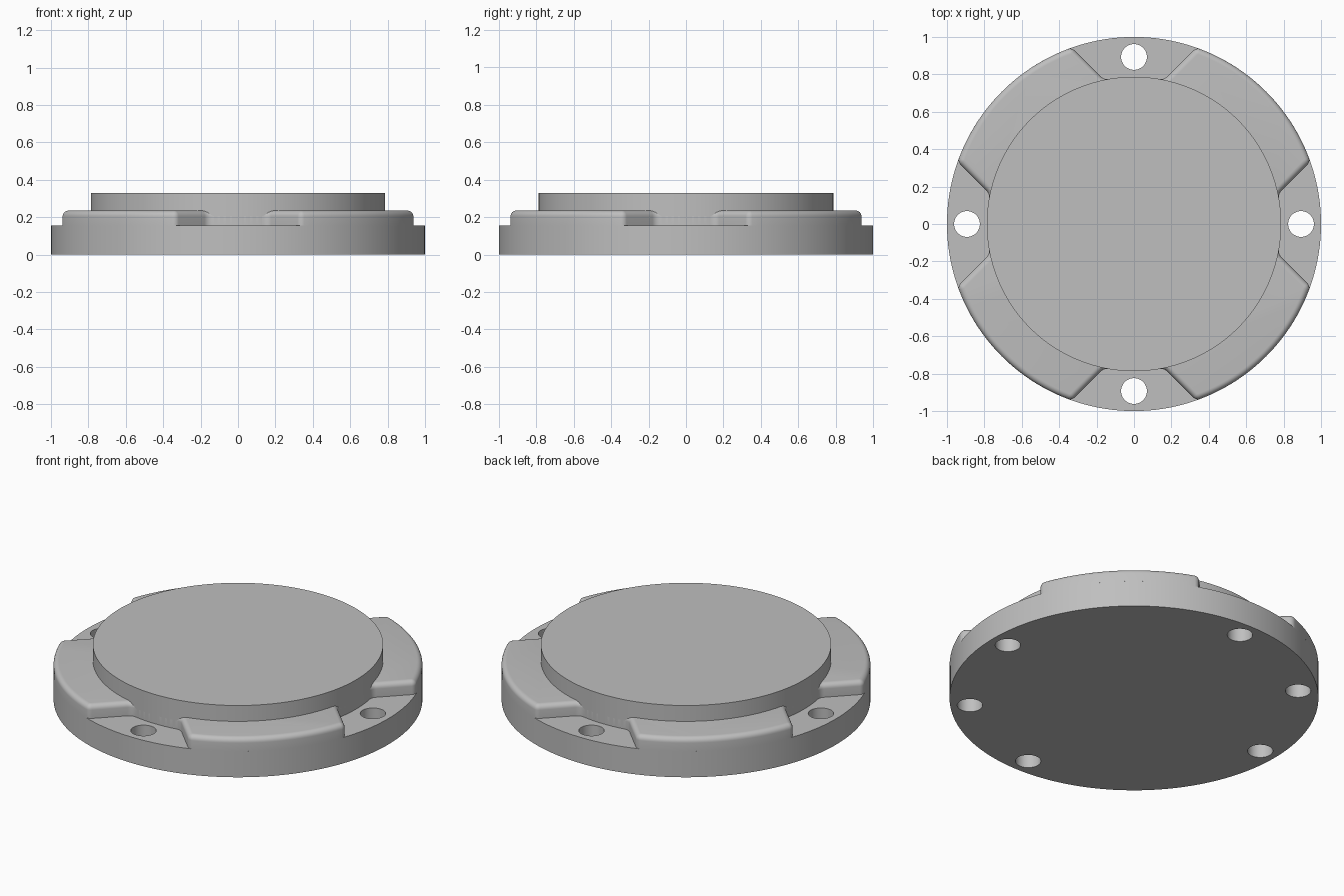
import bpy, bmesh, math
from mathutils import Matrix

cube = bpy.data.objects.get("Cube")
if cube:
    bpy.data.objects.remove(cube, do_unlink=True)

BOSS_R, BASE_TOP, PAD_TOP, BOSS_TOP = 0.787, 0.155, 0.235, 0.33
ROUND = 0.03          # top rounding of the raised pads
HOLE_RING, HOLE_R = 0.893, 0.069
BLIND_DEPTH = 0.12

grey = bpy.data.materials.new("plain grey")
grey.use_nodes = True
grey.diffuse_color = (0.52, 0.52, 0.52, 1)
grey.node_tree.nodes["Principled BSDF"].inputs["Base Color"].default_value = (0.52, 0.52, 0.52, 1)


def make_object(name, bm):
    bmesh.ops.recalc_face_normals(bm, faces=bm.faces)
    mesh = bpy.data.meshes.new(name)
    bm.to_mesh(mesh)
    bm.free()
    mesh.materials.append(grey)
    obj = bpy.data.objects.new(name, mesh)
    bpy.context.collection.objects.link(obj)
    return obj


def add_cylinder(bm, radius, z0, z1, x=0, y=0, segments=160):
    bmesh.ops.create_cone(bm, cap_ends=True, segments=segments, radius1=radius,
                          radius2=radius, depth=z1 - z0,
                          matrix=Matrix.Translation((x, y, (z0 + z1) / 2)))


def smooth(obj):
    bpy.ops.object.select_all(action='DESELECT')
    obj.select_set(True)
    bpy.context.view_layer.objects.active = obj
    bpy.ops.object.shade_smooth_by_angle(angle=math.radians(30))


def arc(cx, cy, radius, a0, a1, steps, last=True):
    count = steps + 1 if last else steps
    angles = [a0 + (a1 - a0) * i / steps for i in range(count)]
    return [(cx + radius * math.cos(a), cy + radius * math.sin(a)) for a in angles]


def corner_centre(wall, ring, r):
    """Centre of a corner arc touching the slanted wall y - x = wall and a ring."""
    c, d = wall + math.sqrt(2) * r, ring + r
    x = (-c + math.sqrt(2 * d * d - c * c)) / 2
    return x, x + c


def pad_outline(inset):
    """Round outline with four slanted notches, shrunk by inset."""
    wall = 0.61 - math.sqrt(2) * inset
    inner, outer = BOSS_R - inset, 1 - inset
    r_in, r_out = 0.05 + inset, 0.035 - inset
    ix, iy = corner_centre(wall, inner, r_in)
    ox, oy = corner_centre(wall, outer, -r_out)
    ia, oa = math.atan2(iy, ix), math.atan2(oy, ox)
    half = arc(0, 0, inner, math.pi / 2, ia, 4, last=False)
    half += arc(ix, iy, r_in, ia + math.pi, math.pi * 7 / 4, 6)
    half += arc(ox, oy, r_out, math.pi * 3 / 4, oa, 6)
    half += arc(0, 0, outer, oa, math.pi / 4, 12)[1:]
    quarter = half + [(y, x) for x, y in reversed(half[1:-1])]
    points = []
    for _ in range(4):
        points += quarter
        quarter = [(y, -x) for x, y in quarter]
    return points


# Base disc with four through holes and two blind holes underneath
bm = bmesh.new()
add_cylinder(bm, 1, 0, BASE_TOP)
base = make_object("base_disc", bm)

bm = bmesh.new()
drills = [(i * 90, BASE_TOP + 0.1) for i in range(4)] + [(135, BLIND_DEPTH), (315, BLIND_DEPTH)]
for degrees, top in drills:
    a = math.radians(degrees)
    add_cylinder(bm, HOLE_R, -0.1, top, HOLE_RING * math.cos(a), HOLE_RING * math.sin(a), 40)
cutter = make_object("hole_cutter", bm)
cutter.hide_render = True
cut = base.modifiers.new("holes", 'BOOLEAN')
cut.operation = 'DIFFERENCE'
cut.solver = 'EXACT'
cut.object = cutter
bpy.context.view_layer.objects.active = base
bpy.ops.object.modifier_apply(modifier=cut.name)
bpy.data.objects.remove(cutter, do_unlink=True)
smooth(base)

# Raised pads: notched outline lofted upward with a rounded top edge
layers = [(0, BASE_TOP)]
for i in range(7):
    t = i / 6 * math.pi / 2
    layers.append((ROUND * (1 - math.cos(t)), PAD_TOP - ROUND * (1 - math.sin(t))))
bm = bmesh.new()
loops = [[bm.verts.new((x, y, z)) for x, y in pad_outline(inset)] for inset, z in layers]
for low, high in zip(loops, loops[1:]):
    for i in range(len(low)):
        j = (i + 1) % len(low)
        bm.faces.new((low[i], low[j], high[j], high[i]))
bm.faces.new(loops[0])
bm.faces.new(loops[-1])
smooth(make_object("raised_pads", bm))

# Central boss
bm = bmesh.new()
add_cylinder(bm, BOSS_R, BASE_TOP, BOSS_TOP)
smooth(make_object("central_boss", bm))
